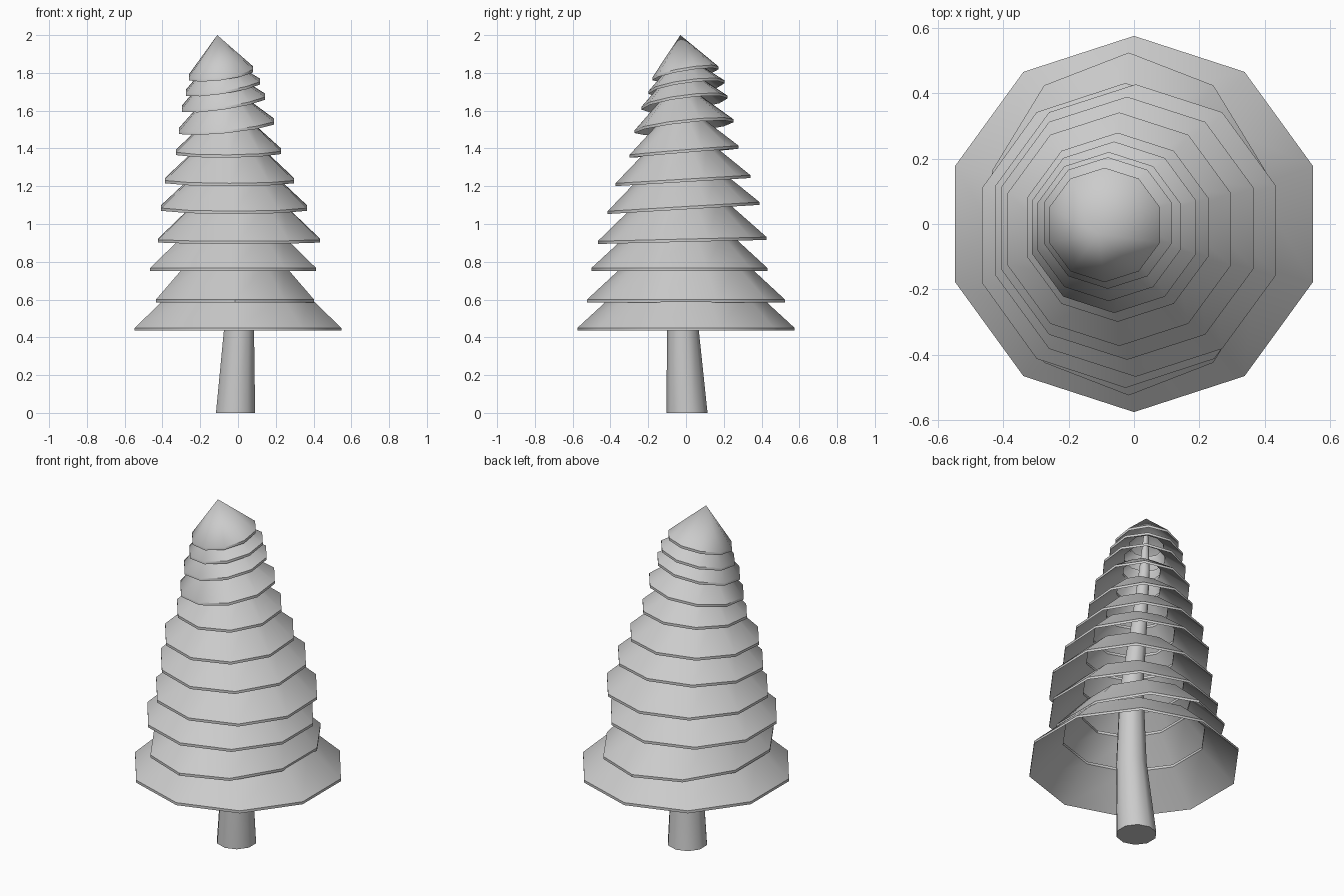
import bpy, bmesh, math

cube = bpy.data.objects.get("Cube")
if cube:
    bpy.data.objects.remove(cube, do_unlink=True)

grey = bpy.data.materials.new("light_grey")
grey.use_nodes = True
grey.diffuse_color = (0.6, 0.6, 0.6, 1)
grey.node_tree.nodes["Principled BSDF"].inputs["Base Color"].default_value = (0.6, 0.6, 0.6, 1)

SIDES = 10
RIM = 0.015


def ring(bm, cx, cy, rx, ry, z, sx=0, sy=0):
    """Ten-sided elliptical ring, sheared so that it tilts with slopes sx, sy."""
    verts = []
    for k in range(SIDES):
        a = math.pi / 2 + math.tau * k / SIDES
        dx, dy = rx * math.cos(a), ry * math.sin(a)
        verts.append(bm.verts.new((cx + dx, cy + dy, z + sx * dx + sy * dy)))
    return verts


def bridge(bm, low, high):
    for k in range(SIDES):
        n = (k + 1) % SIDES
        bm.faces.new((low[k], low[n], high[n], high[k]))


def finish(bm, name):
    bmesh.ops.recalc_face_normals(bm, faces=bm.faces)
    mesh = bpy.data.meshes.new(name)
    bm.to_mesh(mesh)
    bm.free()
    mesh.materials.append(grey)
    obj = bpy.data.objects.new(name, mesh)
    bpy.context.collection.objects.link(obj)
    bpy.ops.object.select_all(action='DESELECT')
    obj.select_set(True)
    bpy.context.view_layer.objects.active = obj
    bpy.ops.object.shade_smooth_by_angle(angle=math.radians(40))


# Branch tiers: centre x, centre y, rim z, radius x, radius y, tilt x, tilt y
tiers = [
    (0, 0, .435, .575, .575, 0, 0),
    (-.016, 0, .585, .44, .524, 0, 0),
    (-.026, -.035, .752, .462, .466, 0, 0),
    (.005, -.02, .905, .45, .447, 0, .024),
    (-.021, -.013, 1.077, .406, .402, 0, .06),
    (-.045, -.016, 1.222, .359, .357, 0, .06),
    (-.05, -.01, 1.375, .292, .289, .01, .083),
    (-.061, -.01, 1.51, .264, .262, .1, .11),
    (-.077, -.008, 1.635, .231, .228, .145, .13),
    (-.08, .003, 1.717, .206, .201, .15, .14),
    (-.09, -.003, 1.79, .178, .175, .125, .165),
]

# Open, thin-walled skirts, each tucked under the next
for i, (cx, cy, z, rx, ry, sx, sy) in enumerate(tiers[:-1]):
    h = tiers[i + 1][2] - z + 0.035
    f = 1 - h / ry
    bm = bmesh.new()
    tx, ty = cx - sx * h, cy - sy * h
    loops = [
        ring(bm, cx, cy, rx, ry, z, sx, sy),
        ring(bm, cx, cy, rx, ry, z + RIM, sx, sy),
        ring(bm, tx, ty, rx * f, ry * f, z + h, sx, sy),
        ring(bm, tx, ty, rx * f, ry * f, z + h - RIM, sx, sy),
    ]
    for k in range(4):
        bridge(bm, loops[k], loops[(k + 1) % 4])
    finish(bm, f"branch_tier_{i + 1}")

# Pointed crown, hollow underneath
cx, cy, z, rx, ry, sx, sy = tiers[-1]
bm = bmesh.new()
low = ring(bm, cx, cy, rx, ry, z, sx, sy)
high = ring(bm, cx, cy, rx, ry, z + RIM, sx, sy)
bridge(bm, low, high)
for loop, top in ((low, 2 - RIM), (high, 2)):
    tip = bm.verts.new((-.11, -.03, top))
    for k in range(SIDES):
        bm.faces.new((loop[k], loop[(k + 1) % SIDES], tip))
finish(bm, "crown")

# Tapered, leaning trunk: centre x, centre y, z, radius
bm = bmesh.new()
path = [(-.013, .005, 0, .109), (.005, -.016, .435, .084), (0, -.02, .9, .065),
        (-.045, -.014, 1.3, .045), (-.08, -.01, 1.65, .03), (-.1, -.02, 1.9, .012)]
loops = [ring(bm, x, y, r, r, z) for x, y, z, r in path]
for a, b in zip(loops, loops[1:]):
    bridge(bm, a, b)
bm.faces.new(loops[0])
bm.faces.new(loops[-1])
finish(bm, "trunk")
